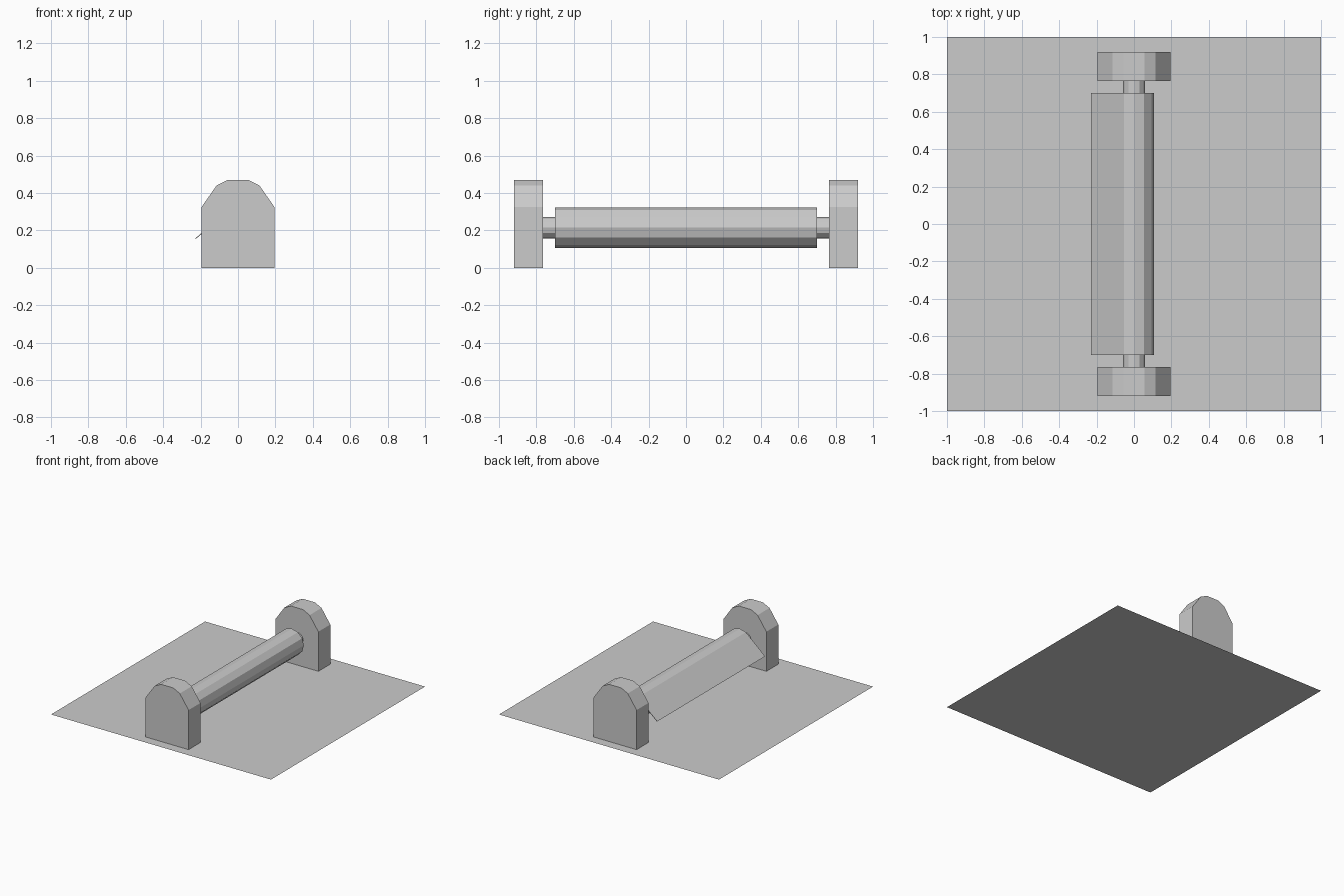
import bpy, bmesh, math

if "Cube" in bpy.data.objects:
    bpy.data.objects.remove(bpy.data.objects["Cube"])


def prism(name, profile, y0, y1):
    """Extrude an x-z outline along y."""
    bm = bmesh.new()
    face = bm.faces.new([bm.verts.new((x, y0, z)) for x, z in profile])
    ext = bmesh.ops.extrude_face_region(bm, geom=[face])
    moved = [g for g in ext["geom"] if isinstance(g, bmesh.types.BMVert)]
    bmesh.ops.translate(bm, verts=moved, vec=(0, y1 - y0, 0))
    bmesh.ops.recalc_face_normals(bm, faces=bm.faces)
    mesh = bpy.data.meshes.new(name)
    bm.to_mesh(mesh)
    bm.free()
    obj = bpy.data.objects.new(name, mesh)
    bpy.context.collection.objects.link(obj)
    return obj


def ring(radius, sides=12, z=0.215):
    return [(radius * math.cos(i * math.tau / sides),
             z + radius * math.sin(i * math.tau / sides)) for i in range(sides)]


# Wall plate: a thin flat square
bpy.ops.mesh.primitive_plane_add(size=2, location=(0, 0, 0))
bpy.context.object.name = "wall_plate"

# Two round-topped brackets
half = [(0.195, 0), (0.195, 0.325), (0.115, 0.44), (0.055, 0.47)]
outline = half + [(-x, z) for x, z in reversed(half)]
for side, name in ((-1, "front_bracket"), (1, "back_bracket")):
    prism(name, outline, side * 0.765, side * 0.92)

# Spindle between the brackets and the paper roll around it
prism("spindle", ring(0.058), -0.77, 0.77)
prism("paper_roll", ring(0.108), -0.7, 0.7)

# Loose sheet hanging tangent from the roll
a = math.radians(120)
start = (0.108 * math.cos(a), 0.215 + 0.108 * math.sin(a))
prism("loose_sheet", [start, (-0.229, 0.157), (-0.225, 0.155),
                      (start[0] + 0.004, start[1] - 0.004)], -0.7, 0.7)
